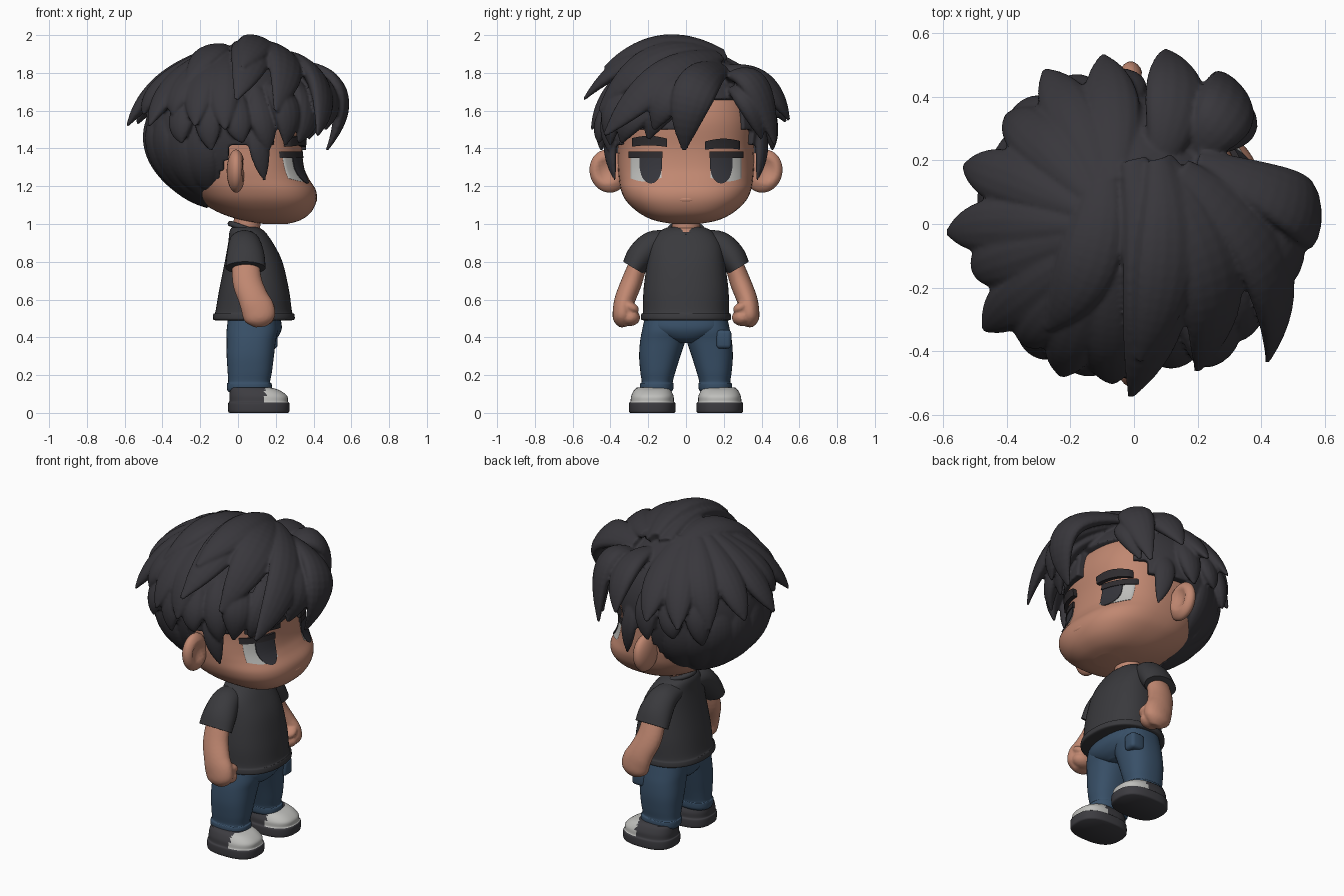
import bpy, bmesh, math
from mathutils import Vector, Matrix

if "Cube" in bpy.data.objects:
    bpy.data.objects.remove(bpy.data.objects["Cube"])


def material(name, rgb):
    m = bpy.data.materials.new(name)
    m.diffuse_color = (*rgb, 1)
    m.use_nodes = True
    m.node_tree.nodes["Principled BSDF"].inputs["Base Color"].default_value = m.diffuse_color
    return m


SKIN = material("warm skin", (0.53, 0.245, 0.165))
HAIR = material("black hair", (0.040, 0.038, 0.045))
SHIRT = material("charcoal cloth", (0.042, 0.042, 0.047))
JEANS = material("denim blue", (0.040, 0.080, 0.138))
SHOE = material("shoe black", (0.046, 0.045, 0.052))
PALE = material("pale grey", (0.52, 0.52, 0.50))
IRIS = material("dark eye", (0.035, 0.035, 0.043))
BROW = material("brow black", (0.028, 0.025, 0.028))


def finish(name, bm, mat, angle=50):
    bmesh.ops.recalc_face_normals(bm, faces=bm.faces)
    me = bpy.data.meshes.new(name)
    bm.to_mesh(me)
    bm.free()
    me.shade_smooth()
    me.set_sharp_from_angle(angle=math.radians(angle))
    me.materials.append(mat)
    ob = bpy.data.objects.new(name, me)
    bpy.context.collection.objects.link(ob)
    return ob


def resample(rows, steps=5):
    """Catmull-Rom through rows of numbers."""
    out = []
    for i in range(len(rows) - 1):
        p0, p1, p2, p3 = (rows[max(i - 1, 0)], rows[i], rows[i + 1],
                          rows[min(i + 2, len(rows) - 1)])
        for k in range(steps):
            t = k / steps
            out.append([0.5 * (2 * b + (c - a) * t + (2 * a - 5 * b + 4 * c - d) * t * t
                               + (3 * b - a - 3 * c + d) * t ** 3)
                        for a, b, c, d in zip(p0, p1, p2, p3)])
    return out + [list(rows[-1])]


def skin_rings(rings):
    bm = bmesh.new()
    vs = [[bm.verts.new(p) for p in r] for r in rings]
    n = len(rings[0])
    for a, b in zip(vs, vs[1:]):
        for j in range(n):
            bm.faces.new((a[j], a[(j + 1) % n], b[(j + 1) % n], b[j]))
    bm.faces.new(vs[0])
    bm.faces.new(vs[-1])
    return bm


def loft(name, rows, mat, n=2.4, sides=40):
    """Stack of superellipses; rows are (z, x0, x1, y0, y1)."""
    rings = []
    for z, x0, x1, y0, y1 in rows:
        ring = []
        for j in range(sides):
            c, s = math.cos(2 * math.pi * j / sides), math.sin(2 * math.pi * j / sides)
            ring.append(((x0 + x1) / 2 + (x1 - x0) / 2 * math.copysign(abs(c) ** (2 / n), c),
                         (y0 + y1) / 2 + (y1 - y0) / 2 * math.copysign(abs(s) ** (2 / n), s), z))
        rings.append(ring)
    return finish(name, skin_rings(rings), mat)


def sweep(name, rows, mat, ref, sides=14):
    """Elliptical tube; rows are (x, y, z, width, thickness)."""
    pts = [Vector(r[:3]) for r in rows]
    rings = []
    for i, p in enumerate(pts):
        d = (pts[min(i + 1, len(pts) - 1)] - pts[max(i - 1, 0)]).normalized()
        side = d.cross(ref(p)).normalized()
        up = side.cross(d)
        w, t = rows[i][3:]
        rings.append([p + side * w * math.cos(a) + up * t * math.sin(a)
                      for a in (2 * math.pi * j / sides for j in range(sides))])
    return finish(name, skin_rings(rings), mat)


def blob(name, loc, scale, mat, rot=None):
    bm = bmesh.new()
    bmesh.ops.create_uvsphere(bm, u_segments=28, v_segments=18, radius=1)
    mtx = Matrix.Translation(loc) @ (rot or Matrix()) @ Matrix.Diagonal((*scale, 1))
    bmesh.ops.transform(bm, matrix=mtx, verts=bm.verts)
    return finish(name, bm, mat)


def fuse(name, obs, voxel):
    """Join overlapping solids into one soft sculpted surface."""
    bpy.ops.object.select_all(action='DESELECT')
    for o in obs:
        o.select_set(True)
    bpy.context.view_layer.objects.active = obs[0]
    bpy.ops.object.convert(target='MESH')
    bpy.ops.object.join()
    obs[0].name = name
    m = obs[0].modifiers.new("fuse", 'REMESH')
    m.mode, m.voxel_size, m.use_smooth_shade = 'VOXEL', voxel, True


def sym(z, x0, x1, h):
    return (z, x0, x1, -h, h)


X = lambda p: Vector((1, 0, 0))

# Head
HEAD = resample([sym(*r) for r in (
    (1.0, .14, .26, .07), (1.02, .02, .33, .17), (1.06, -.1, .385, .25), (1.12, -.2, .415, .315),
    (1.18, -.26, .412, .345), (1.24, -.3, .375, .355), (1.3, -.33, .35, .36), (1.4, -.36, .34, .36),
    (1.55, -.38, .35, .365), (1.68, -.33, .31, .32), (1.8, -.2, .2, .2))])
loft("head", HEAD, SKIN, 2.5, 64)
loft("neck", [sym(.9, -.03, .115, .075), sym(1.06, -.02, .12, .075)], SKIN, 2)
blob("neck_base", (.062, 0, .976), (.092, .075, .026), SKIN, Matrix.Rotation(.36, 4, 'Y'))
blob("mouth", (.405, 0, 1.13), (.014, .055, .016), SKIN)


def face_x(y, z):
    for a, b in zip(HEAD, HEAD[1:]):
        if a[0] <= z <= b[0]:
            f = (z - a[0]) / (b[0] - a[0])
            x0, x1, h = (a[k] + (b[k] - a[k]) * f for k in (1, 2, 4))
            return (x0 + x1) / 2 + (x1 - x0) / 2 * max(0, 1 - abs(y / h) ** 2.5) ** .4


def patch(name, s, y0, y1, lo, hi, mat, off, thick):
    """Plate that follows the face between two curves."""
    ys = [y0 + (y1 - y0) * i / 16 for i in range(17)]
    bm = bmesh.new()
    grid = [[[bm.verts.new((face_x(y, z) + o, s * y, z)) for o in (off, off + thick)]
             for z in (lo(y) + (hi(y) - lo(y)) * j / 8 for j in range(9))] for y in ys]
    for k in (0, 1):
        for a, b in zip(grid, grid[1:]):
            for j in range(8):
                bm.faces.new((a[j][k], b[j][k], b[j + 1][k], a[j + 1][k]))
    rim = ([c[0] for c in grid] + grid[-1][1:] + [c[-1] for c in grid[-2::-1]] + grid[0][-2:0:-1])
    for a, b in zip(rim, rim[1:] + rim[:1]):
        bm.faces.new((a[0], b[0], b[1], a[1]))
    finish(name, bm, mat)


# Eyes, brows, ears, arms, legs and shoes: both sides
for s, tag in ((-1, "right"), (1, "left")):
    patch("eye_white_" + tag, s, .13, .294, lambda y: 1.245 - .02 * math.sin((y - .13) * 18),
          lambda y: 1.365, PALE, .001, .004)
    patch("iris_" + tag, s, .128, .245,
          lambda y: 1.305 - .09 * math.sqrt(max(0, 1 - ((y - .1865) / .059) ** 2)),
          lambda y: 1.365, IRIS, .003, .006)
    patch("eyelid_line_" + tag, s, .125, .305, lambda y: 1.35, lambda y: 1.385, BROW, 0, .014)
    up = .015 if s < 0 else 0
    patch("eyebrow_" + tag, s, .1, .285, lambda y: 1.393 + up + .008 * math.sin((y - .1) * 16),
          lambda y: 1.437 + up + .015 * math.sin((y - .1) * 16), BROW, -.004, .03)

    ear = blob("ear_" + tag, (-.01, s * .41, 1.28), (.05, .10, .115), SKIN,
               Matrix.Rotation(math.radians(s * -14), 4, 'X'))
    for v in ear.data.vertices:  # hollow on the front of the ear
        r = math.hypot((v.co.y - s * .42) / .06, (v.co.z - 1.285) / .07)
        if v.co.x > -.01 and r < 1:
            v.co.x -= .035 * (1 - r * r)

    sweep("sleeve_" + tag, resample([
        (.03, s * .08, .915, .05, .07), (.035, s * .17, .895, .07, .085),
        (.04, s * .235, .835, .075, .1), (.04, s * .278, .768, .064, .106)]), SHIRT, X, 28)
    arm = sweep("arm_" + tag, resample([
        (.04, s * .24, .83, .045, .07), (.048, s * .285, .70, .055, .078),
        (.08, s * .32, .61, .055, .08), (.105, s * .335, .55, .052, .088),
        (.115, s * .335, .495, .05, .08), (.12, s * .33, .457, .022, .035)]), SKIN, X, 24)
    fingers = blob("fingers", (.125, s * .295, .505), (.068, .052, .045), SKIN)
    thumb = blob("thumb", (.155, s * .29, .56), (.04, .045, .026), SKIN, Matrix.Rotation(s * .5, 4, 'X'))
    fuse("arm_and_fist_" + tag, [arm, fingers, thumb], .009)

    def leg(*rows):
        return [(z, a, b, *sorted((s * c, s * d))) for z, a, b, c, d in rows]
    loft("jeans_leg_" + tag, resample(leg(
        (.11, -.05, .165, .08, .23), (.125, -.058, .178, .068, .243), (.155, -.058, .178, .066, .243),
        (.165, -.052, .17, .07, .235), (.22, -.055, .18, .055, .242), (.3, -.06, .19, .03, .248),
        (.38, -.06, .2, .004, .243), (.44, -.06, .21, -.01, .232), (.52, -.05, .2, -.01, .215))), JEANS)
    shoe = loft("shoe_" + tag, resample(leg(
        (0, -.045, .265, .062, .295), (.01, -.052, .272, .056, .302), (.05, -.052, .272, .056, .302),
        (.06, -.046, .264, .064, .294), (.09, -.046, .26, .066, .29), (.12, -.042, .22, .08, .275),
        (.135, -.035, .17, .09, .26))), SHOE, 2.6, 56)
    shoe.data.materials.append(PALE)
    for f in shoe.data.polygons:
        if f.center.x > .145 and .056 < f.center.z < .134:
            f.material_index = 1

# Hips and thigh pocket
loft("jeans_hips", resample([sym(.37, -.03, .17, .05), sym(.4, -.055, .21, .15),
                             sym(.45, -.058, .232, .215), sym(.52, -.05, .22, .21)]), JEANS)
bm = bmesh.new()
bmesh.ops.create_cube(bm, size=1)
bmesh.ops.transform(bm, verts=bm.verts, matrix=Matrix.Translation((.165, .2, .39))
                    @ Matrix.Diagonal((.09, .08, .1, 1)))
bmesh.ops.bevel(bm, geom=bm.edges[:], offset=.02, segments=3, affect='EDGES', profile=.5)
finish("thigh_pocket", bm, JEANS)

# Shirt
loft("shirt", resample([sym(*r) for r in (
    (.49, -.12, .285, .225), (.497, -.133, .3, .238), (.525, -.13, .297, .236), (.535, -.12, .286, .228),
    (.65, -.1, .27, .225), (.8, -.07, .235, .205), (.9, -.052, .185, .185), (.96, -.045, .14, .14),
    (.985, -.03, .1, .09))]), SHIRT, 2.3, 56)
ring = [(.05 + .09 * math.cos(a), .084 * math.sin(a), .972 - .03 * math.cos(a), .015, .015)
        for a in (2 * math.pi * i / 32 for i in range(33))]
sweep("collar", ring, SHIRT, lambda p: Vector((0, 0, 1)))

# Hair cap: ellipsoid shell opened around the face
C = Vector((-.05, 0, 1.5))
bm = bmesh.new()
bmesh.ops.create_uvsphere(bm, u_segments=96, v_segments=64, radius=1)
bmesh.ops.transform(bm, verts=bm.verts, matrix=Matrix.Translation(C) @ Matrix.Diagonal((.44, .43, .43, 1)))
gone = []
for f in bm.faces:
    p = f.calc_center_median()
    brow_line = 1.67 if -.03 < p.y < .30 else 1.49
    if (p.x > .2 and p.z < brow_line) or (p.z < 1.42 and p.x > -.16 + (p.z - 1.1) * .4):
        gone.append(f)
bmesh.ops.delete(bm, geom=gone, context='FACES')
cap = finish("hair_cap", bm, HAIR)
mod = cap.modifiers.new("shell", 'SOLIDIFY')
mod.thickness, mod.offset = .06, -1
hair = [cap]


def lock(a, m, b, w, t=.05):
    """Tapered hair lock through three points."""
    a, m, b = Vector(a), Vector(m), Vector(b)
    q = 2 * m - (a + b) / 2
    rows = []
    for i in range(19):
        u = i / 18
        k = .4 + .6 * math.sin(math.pi * u) if u < .5 else max(.12, math.cos((u - .5) * math.pi) ** .7)
        p = a * (1 - u) ** 2 + q * 2 * u * (1 - u) + b * u * u
        rows.append((*p, w * k, t * k))
    hair.append(sweep("lock", rows, HAIR, lambda p: (p - C)))


def on_cap(deg, z, s):
    k = s * math.sqrt(max(0, 1 - ((z - 1.5) / .43) ** 2))
    a = math.radians(deg)
    return (C.x + .44 * k * math.cos(a), .43 * k * math.sin(a), z)


# Top locks swept from the parting toward -y, and the fringe
SWEPT = [((.2, .2, 1.82), (.52, .05, 1.71), (.47, -.01, 1.39), .115),
         ((.22, .12, 1.82), (.46, -.06, 1.71), (.46, -.17, 1.5), .10),
         ((.15, .17, 1.89), (.41, -.12, 1.77), (.42, -.43, 1.47), .11),
         ((.08, .2, 1.89), (.24, -.16, 1.87), (.2, -.46, 1.6), .115),
         ((.0, .2, 1.89), (.07, -.2, 1.90), (-.01, -.54, 1.66), .11),
         ((-.1, .19, 1.87), (-.14, -.1, 1.90), (-.27, -.33, 1.76), .10),
         ((.08, .2, 1.90), (.1, -.12, 1.945), (.02, -.43, 1.83), .10),
         ((.28, .08, 1.76), (.41, -.1, 1.66), (.37, -.2, 1.45), .10),
         ((.28, 0, 1.76), (.36, -.24, 1.62), (.32, -.34, 1.43), .10),
         ((.15, -.25, 1.74), (.25, -.37, 1.62), (.25, -.40, 1.42), .09)]
# Locks falling from the parting toward +y
OTHER = [((.18, .22, 1.76), (.29, .36, 1.74), (.27, .47, 1.42), .10),
         ((.08, .2, 1.82), (.13, .40, 1.75), (.1, .545, 1.55), .10),
         ((.23, .24, 1.70), (.32, .33, 1.65), (.29, .40, 1.45), .08)]
for l in SWEPT + OTHER:
    lock(*l)
for s in (-1, 1):  # sideburns
    lock((.1, s * .35, 1.58), (.11, s * .40, 1.43), (.14, s * .375, 1.23), .06, .03)

# Upper ring of flicked-out tips (angle, tip height, reach)
TIPS = [(95, 1.54, 1.24), (115, 1.52, 1.24), (135, 1.5, 1.12), (159, 1.53, 1.18), (183, 1.52, 1.22),
        (199, 1.58, 1.1), (219, 1.52, 1.23), (233, 1.58, 1.12), (250, 1.52, 1.18), (268, 1.5, 1.16)]
for d, z, r in TIPS:
    lock(on_cap(d, 1.90, .85), on_cap(d - 2, 1.73, .99), on_cap(d, z, r), .09, .05)
# Second layer at the sides, and ribs hugging the nape
for i, d in enumerate((88, 108, 128, 236, 256, 276, 294)):
    lock(on_cap(d, 1.72, .95), on_cap(d, 1.56, 1.02), on_cap(d + 3, 1.39 + .04 * (i % 2), 1.1), .075, .045)
for i in range(9):
    d = 112 + 17 * i
    lock(on_cap(d, 1.6, .94), on_cap(d, 1.36, .97), on_cap(d, 1.12 if 1 < i < 7 else 1.16, .98), .085, .03)
fuse("hair", hair, .009)
